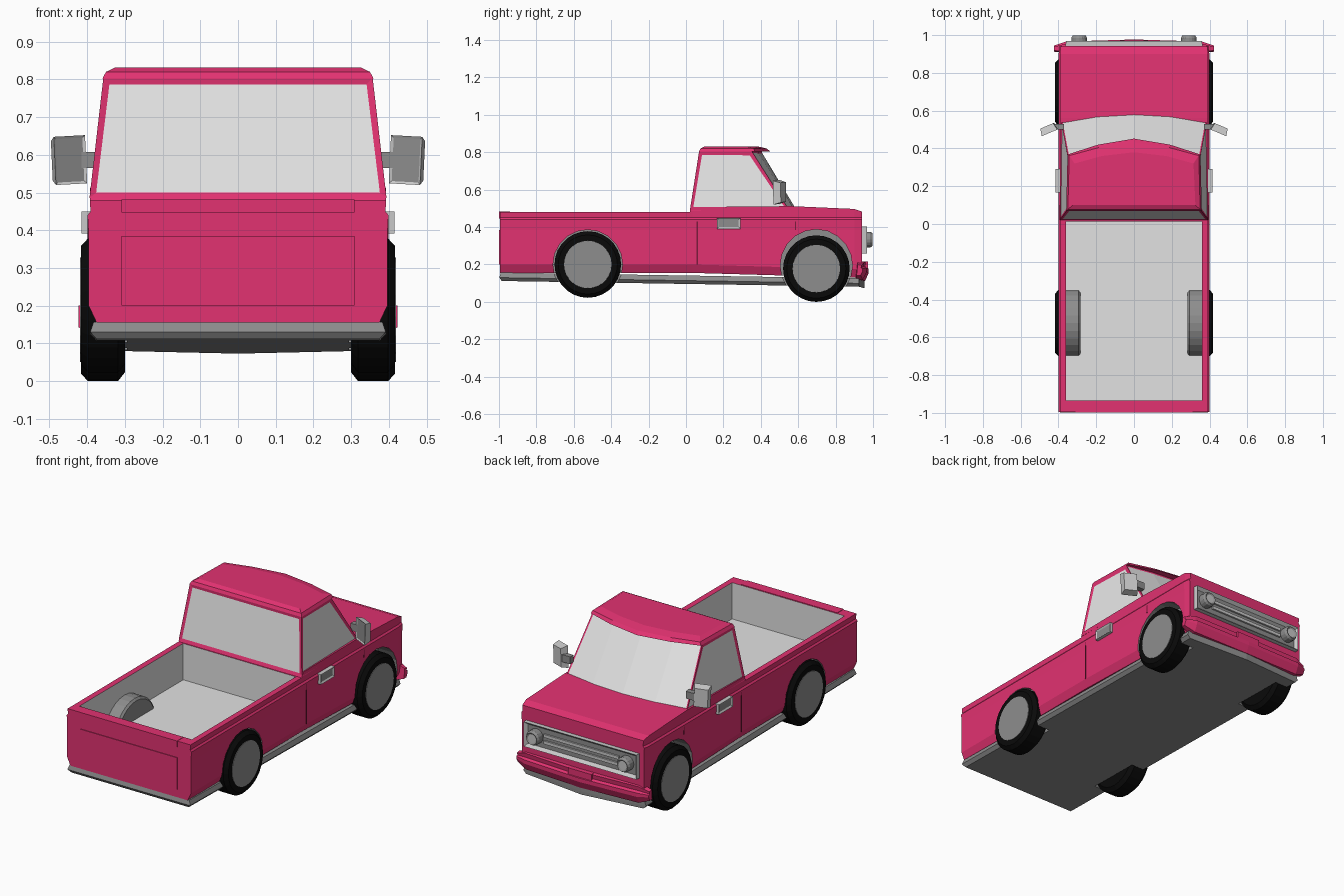
import bpy, bmesh, math
from mathutils import Vector, Matrix

if "Cube" in bpy.data.objects:
    bpy.data.objects.remove(bpy.data.objects["Cube"])


def material(name, r, g, b):
    m = bpy.data.materials.new(name)
    m.diffuse_color = (r, g, b, 1)
    m.use_nodes = True
    m.node_tree.nodes["Principled BSDF"].inputs["Base Color"].default_value = m.diffuse_color
    return m


PINK = material("pink paint", 0.76, 0.032, 0.165)
BED = material("pale liner", 0.76, 0.76, 0.76)
GREY = material("mid grey", 0.27, 0.27, 0.27)
GLASS = material("window glass", 0.84, 0.84, 0.84)
TRIM = material("light trim", 0.58, 0.58, 0.58)
BLACK = material("black rubber", 0.003, 0.003, 0.003)
SEAM = material("dark pink seam", 0.2, 0.01, 0.045)


def finish(name, bm, *mats):
    bmesh.ops.recalc_face_normals(bm, faces=bm.faces[:])
    me = bpy.data.meshes.new(name)
    bm.to_mesh(me)
    bm.free()
    ob = bpy.data.objects.new(name, me)
    bpy.context.collection.objects.link(ob)
    for m in mats:
        me.materials.append(m)
    return ob


def loft_bm(rings):
    bm = bmesh.new()
    vs = [[bm.verts.new(p) for p in r] for r in rings]
    n = len(rings[0])
    for a, b in zip(vs, vs[1:]):
        for i in range(n):
            j = (i + 1) % n
            bm.faces.new((a[i], a[j], b[j], b[i]))
    bm.faces.new(vs[0])
    bm.faces.new(vs[-1])
    bmesh.ops.recalc_face_normals(bm, faces=bm.faces[:])
    return bm


def box(name, lo, hi, *mats, index=0, rot=0):
    bm = bmesh.new()
    bmesh.ops.create_cube(bm, size=1)
    lo, hi = Vector(lo), Vector(hi)
    for v in bm.verts:
        v.co = Matrix.Rotation(rot, 3, 'Z') @ Vector([c * d for c, d in zip(v.co, hi - lo)]) + (lo + hi) / 2
    for f in bm.faces:
        f.material_index = index
    return finish(name, bm, *mats)


def arc(x, y, z, r, n=28, span=2 * math.pi):
    k = n if span > 6 else n - 1
    return [(x, y + r * math.cos(span * i / k), z + r * math.sin(span * i / k)) for i in range(n)]


def cut(ob, cutter):
    m = ob.modifiers.new("cut", 'BOOLEAN')
    m.operation, m.solver, m.object = 'DIFFERENCE', 'EXACT', cutter
    bpy.context.view_layer.objects.active = ob
    bpy.ops.object.modifier_apply(modifier=m.name)


# Body: cross-sections along the length (y, bottom, top, width scale)
def section(y, low, top, s):
    half = [(0.375, low), (0.396, low + 0.045), (0.396, 0.385), (0.399, 0.44), (0.391, 0.45), (0.393, top)]
    return [(x * s, y, z) for x, z in half] + [(-x * s, y, z) for x, z in reversed(half)]


slots = (PINK, BED, GREY)
body = finish("body", loft_bm([section(*a) for a in (
    (-0.995, 0.155, 0.48, 1), (0.02, 0.155, 0.48, 1), (0.035, 0.155, 0.507, 1),
    (0.56, 0.14, 0.512, 1), (0.90, 0.13, 0.497, 1), (0.942, 0.13, 0.482, 0.985))]), *slots)


# Floor pan: pointed outline, tilted down to the front
def pan_ring(w, z, back):
    plan = [(-w, back), (w, back), (w, 0.925), (0, 0.955), (-w, 0.925)]
    return [(x, y, z - 0.016 * (y + 1) - (0.008 if x == 0 else 0)) for x, y in plan]


pan = finish("floor_pan", loft_bm([pan_ring(0.375, 0.112, -0.985), pan_ring(0.392, 0.13, -0.998),
                                   pan_ring(0.383, 0.157, -0.99)]), GREY, GREY, GREY)

# Bed cavity and wheel arches
cutters = [box("bed_cutter", (-0.36, -0.935, 0.27), (0.36, 0.014, 0.9), *slots, index=1)]
for s in (-1, 1):
    for y, z, r in ((0.697, 0.195, 0.193), (-0.525, 0.2, 0.186)):
        bm = loft_bm([arc(s * 0.295, y, z, r, 20), arc(s * 0.5, y, z, r, 20)])
        for f in bm.faces:
            f.material_index = 2
        cutters.append(finish("arch_cutter", bm, *slots))
for i, c in enumerate(cutters):
    cut(body, c)
    if i:
        cut(pan, c)
for c in cutters:
    bpy.data.objects.remove(c)


# Cab: rings from belt to roof, with windows inset
def cab_ring(z, rear, front, mid, centre):
    half = [rear, front, mid]
    return [(x, y, z) for x, y in half] + [(0, centre, z)] + [(-x, y, z) for x, y in reversed(half)]


bm = loft_bm([
    cab_ring(0.485, (0.394, 0.02), (0.388, 0.555), (0.2, 0.587), 0.598),
    cab_ring(0.805, (0.357, 0.07), (0.350, 0.352), (0.19, 0.385), 0.405),
    cab_ring(0.803, (0.359, 0.069), (0.352, 0.368), (0.19, 0.42), 0.452),
    cab_ring(0.820, (0.350, 0.077), (0.343, 0.362), (0.185, 0.405), 0.432),
    cab_ring(0.832, (0.325, 0.10), (0.315, 0.32), (0.17, 0.36), 0.38)])
walls = [f for f in bm.faces if f.calc_center_median().z < 0.7 and abs(f.normal.z) < 0.9]
shield = [f for f in walls if f.normal.y > 0.5]
sides = [f for f in walls if f not in shield]
bmesh.ops.inset_individual(bm, faces=sides, thickness=0.024, depth=-0.004)
bmesh.ops.inset_region(bm, faces=shield, thickness=0.011, depth=-0.003)
for f in sides + shield:
    f.material_index = 1
# Round off the upper corners of the rear window
finish("cab", bm, PINK, GLASS)

# Tailgate with its upper ledge
box("tailgate", (-0.309, -0.999, 0.20), (0.309, -0.99, 0.385), PINK)
box("tailgate_ledge", (-0.309, -0.999, 0.447), (0.309, -0.94, 0.482), PINK)

# Front bumper: bowed sweep across the width
prof = [(-0.05, 0.222), (-0.012, 0.215), (-0.016, 0.19), (0, 0.182), (0, 0.16), (-0.02, 0.118), (-0.06, 0.118)]
rings = []
for x, y in ((-0.423, 0.945), (-0.36, 0.966), (0, 0.977), (0.36, 0.966), (0.423, 0.945)):
    k = 0.55 if abs(x) > 0.4 else 1
    rings.append([(x, y + dy * k, 0.172 + (z - 0.172) * k - (0.006 if x == 0 else 0)) for dy, z in prof])
finish("front_bumper", loft_bm(rings), PINK)
box("bumper_plate", (-0.075, 0.95, 0.175), (0.075, 0.972, 0.215), PINK)

# Grille frame with recessed panel and bars
bm = loft_bm([[(x, y, z) for x, z in ((-w, 0.26), (w, 0.26), (w, 0.402), (-w, 0.402))]
              for y, w in ((0.92, 0.365), (0.968, 0.36))])
face = max(bm.faces, key=lambda f: f.calc_center_median().y)
bmesh.ops.inset_individual(bm, faces=[face], thickness=0.022, depth=-0.018)
face.material_index = 1
finish("grille", bm, TRIM, GREY)
for z in (0.312, 0.35):
    box("grille_bar", (-0.24, 0.945, z - 0.009), (0.24, 0.96, z + 0.009), TRIM)

for s in (-1, 1):
    # Headlamps
    bm = loft_bm([[(s * 0.29 + p[1], y, p[2]) for p in arc(0, 0, 0.333, r, 16)]
                  for y, r in ((0.94, 0.042), (0.985, 0.042), (0.998, 0.034))])
    face = max(bm.faces, key=lambda f: f.calc_center_median().y)
    bmesh.ops.inset_individual(bm, faces=[face], thickness=0.009, depth=-0.005)
    face.material_index = 1
    finish("headlamp", bm, GREY, TRIM)

    # Wheels: chamfered tyre and flat hub
    for y, z in ((0.697, 0.178), (-0.525, 0.2)):
        finish("tyre", loft_bm([arc(s * x, y, z, r) for x, r in (
            (0.30, 0.155), (0.318, 0.178), (0.398, 0.178), (0.417, 0.158), (0.417, 0.13))]), BLACK)
        finish("hub", loft_bm([arc(s * x, y, z, r) for x, r in ((0.40, 0.13), (0.4195, 0.127))]), GREY)

    # Wheel housings inside the bed
    finish("bed_wheel_housing", loft_bm([arc(s * x, -0.525, 0.2, r, 15, math.pi) for x, r in (
        (0.283, 0.175), (0.293, 0.187), (0.366, 0.187))]), GREY)

    # Door handles with a recessed grip
    bm = bmesh.new()
    bmesh.ops.create_cube(bm, size=1)
    for v in bm.verts:
        v.co = (s * 0.402 + v.co.x * 0.026, 0.228 + v.co.y * 0.125, 0.42 + v.co.z * 0.058)
    face = max(bm.faces, key=lambda f: s * f.calc_center_median().x)
    bmesh.ops.inset_individual(bm, faces=[face], thickness=0.013, depth=-0.006)
    face.material_index = 1
    finish("door_handle", bm, TRIM, GREY)

    # Door seams
    for y in (0.06, 0.585):
        lo = 0.17 if y < 0.1 else 0.385
        x = sorted((s * 0.385, s * 0.3985))
        box("door_seam", (x[0], y - 0.003, max(lo, 0.2)), (x[1], y + 0.003, 0.44), SEAM)

    # Wing mirrors: arm, angled housing, reflecting plate
    x = sorted((s * 0.37, s * 0.425))
    box("mirror_arm", (x[0], 0.50, 0.565), (x[1], 0.53, 0.607), GREY)
    bm = bmesh.new()
    bmesh.ops.create_cube(bm, size=1)
    for v in bm.verts:
        k = 1 if v.co.y < 0 else 0.82
        p = Vector((v.co.x * 0.09 * k, v.co.y * 0.04, v.co.z * 0.128 * k))
        p = Matrix.Rotation(-s * 0.4, 3, 'Z') @ Matrix.Rotation(s * 0.05, 3, 'Y') @ p
        v.co = p + Vector((s * 0.452, 0.502, 0.586))
    bmesh.ops.recalc_face_normals(bm, faces=bm.faces[:])
    face = min(bm.faces, key=lambda f: f.calc_center_median().y + 0.0 * f.normal.x if f.normal.y < -0.6 else 9)
    bmesh.ops.inset_individual(bm, faces=[face], thickness=0.009, depth=-0.004)
    face.material_index = 1
    finish("wing_mirror", bm, TRIM, GREY)
